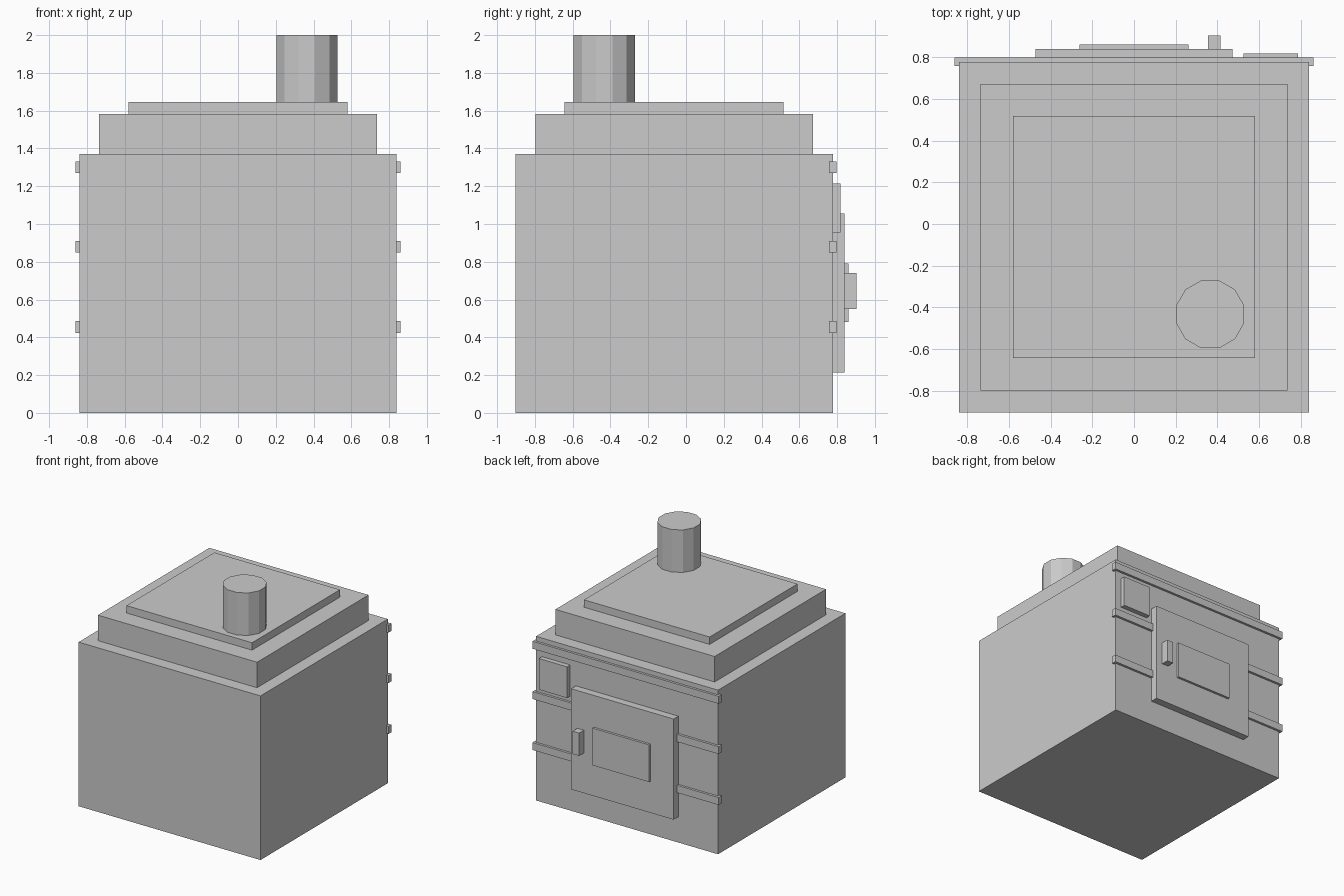
import bpy
from math import pi

if "Cube" in bpy.data.objects:
    bpy.data.objects.remove(bpy.data.objects["Cube"])


def box(name, x, y, z):
    """Axis-aligned box from (min, max) ranges."""
    bpy.ops.mesh.primitive_cube_add(size=1, location=[sum(r) / 2 for r in (x, y, z)])
    ob = bpy.context.object
    ob.name = ob.data.name = name
    for v in ob.data.vertices:
        for i, r in enumerate((x, y, z)):
            v.co[i] *= r[1] - r[0]
    return ob


BACK = 0.777  # rear face that carries the door

# Stepped body
box("body", (-0.84, 0.84), (-0.903, BACK), (0, 1.37))
box("upper_step", (-0.735, 0.735), (-0.798, 0.672), (1.37, 1.583))
box("top_plate", (-0.58, 0.58), (-0.643, 0.517), (1.583, 1.645))

# Twelve-sided chimney
bpy.ops.mesh.primitive_cylinder_add(vertices=12, radius=0.168, depth=0.355,
                                    location=(0.365, -0.433, 1.8225),
                                    rotation=(0, 0, pi / 12))
bpy.context.object.name = "chimney"

# Horizontal straps across the rear face
for i, z in enumerate((0.455, 0.88, 1.30)):
    box(f"strap_{i + 1}", (-0.86, 0.86), (0.757, 0.797), (z - 0.031, z + 0.031))

# Door with window and handle
box("door", (-0.473, 0.473), (BACK, 0.84), (0.215, 1.055))
box("door_window", (-0.262, 0.262), (0.83, 0.86), (0.48, 0.79))
box("door_handle", (0.355, 0.415), (0.838, 0.903), (0.55, 0.74))

# Small control panel beside the door
box("control_panel", (0.525, 0.787), (BACK, 0.818), (0.955, 1.215))
